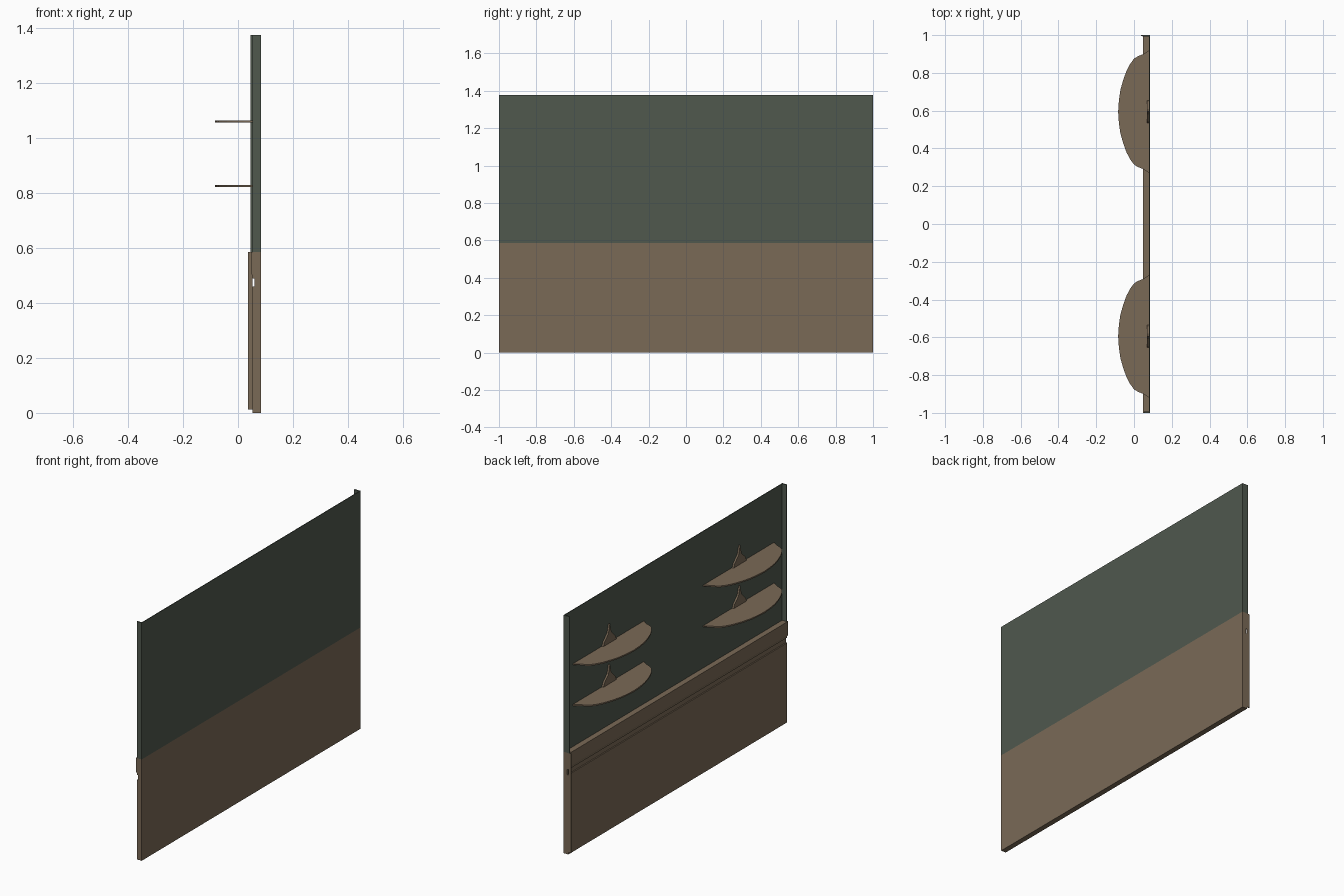
import bpy, bmesh
from mathutils import Vector

cube = bpy.data.objects.get("Cube")
if cube:
    bpy.data.objects.remove(cube, do_unlink=True)


def material(name, color):
    m = bpy.data.materials.new(name)
    m.use_nodes = True
    m.diffuse_color = (*color, 1)
    m.node_tree.nodes["Principled BSDF"].inputs["Base Color"].default_value = (*color, 1)
    return m


brown = material("warm brown", (0.195, 0.143, 0.094))
green = material("dark grey green", (0.079, 0.099, 0.076))


def prism(name, points, depth, mat):
    """Closed flat outline pushed along the vector depth."""
    bm = bmesh.new()
    face = bm.faces.new([bm.verts.new(p) for p in points])
    ext = bmesh.ops.extrude_face_region(bm, geom=[face])
    verts = [g for g in ext["geom"] if isinstance(g, bmesh.types.BMVert)]
    bmesh.ops.translate(bm, verts=verts, vec=Vector(depth))
    bmesh.ops.recalc_face_normals(bm, faces=bm.faces)
    mesh = bpy.data.meshes.new(name)
    bm.to_mesh(mesh)
    bm.free()
    mesh.materials.append(mat)
    obj = bpy.data.objects.new(name, mesh)
    bpy.context.collection.objects.link(obj)
    return obj


def box(name, x0, x1, y0, y1, z0, z1, mat):
    pts = [(x0, y0, z0), (x1, y0, z0), (x1, y1, z0), (x0, y1, z0)]
    return prism(name, pts, (0, 0, z1 - z0), mat)


BACK = 0.084
RAIL_TOP = 0.586

# Lower wall with a projecting rail and a groove beneath it
wainscot = [(BACK, 0), (BACK, RAIL_TOP), (0.047, RAIL_TOP), (0.047, 0.508),
            (0.053, 0.498), (0.053, 0.49), (0.06, 0.49), (0.06, 0.46),
            (0.053, 0.46), (0.053, 0)]
prism("lower_wall", [(x, -1, z) for x, z in wainscot], (0, 2, 0), brown)
box("lower_edge_strip", 0.037, 0.053, 0.994, 1, 0.012, RAIL_TOP, brown)

# Thin upper wall sheet with folded ends
box("upper_wall", 0.08, BACK, -1, 1, RAIL_TOP, 1.376, green)
box("upper_right_flange", 0.053, 0.08, -1, -0.993, RAIL_TOP, 1.376, green)
box("upper_left_flange", 0.046, 0.08, 0.993, 1, RAIL_TOP, 1.376, green)

# Curved shelves, each with a pointed bracket standing on it
half_shelf = [(0.08, 0.325), (0.05, 0.305), (0.02, 0.293), (0.0, 0.28),
              (-0.02, 0.253), (-0.04, 0.215), (-0.058, 0.165),
              (-0.072, 0.115), (-0.08, 0.06)]
shelf = half_shelf + [(-0.084, 0)] + [(x, -y) for x, y in reversed(half_shelf)]
half_bracket = [(0.06, 0), (0.05, 0.022), (0.032, 0.04), (0.014, 0.058), (0.006, 0.085)]
bracket = half_bracket + [(0, 0.11)] + [(-y, z) for y, z in reversed(half_bracket)]

for side, yc in (("right", -0.595), ("left", 0.595)):
    for level, z in (("lower", 0.822), ("upper", 1.057)):
        prism(f"{level}_{side}_shelf", [(x, yc + y, z) for x, y in shelf],
              (0, 0, 0.008), brown)
        prism(f"{level}_{side}_bracket",
              [(0.07, yc + y, z + 0.008 + h) for y, h in bracket],
              (0.01, 0, 0), brown)
